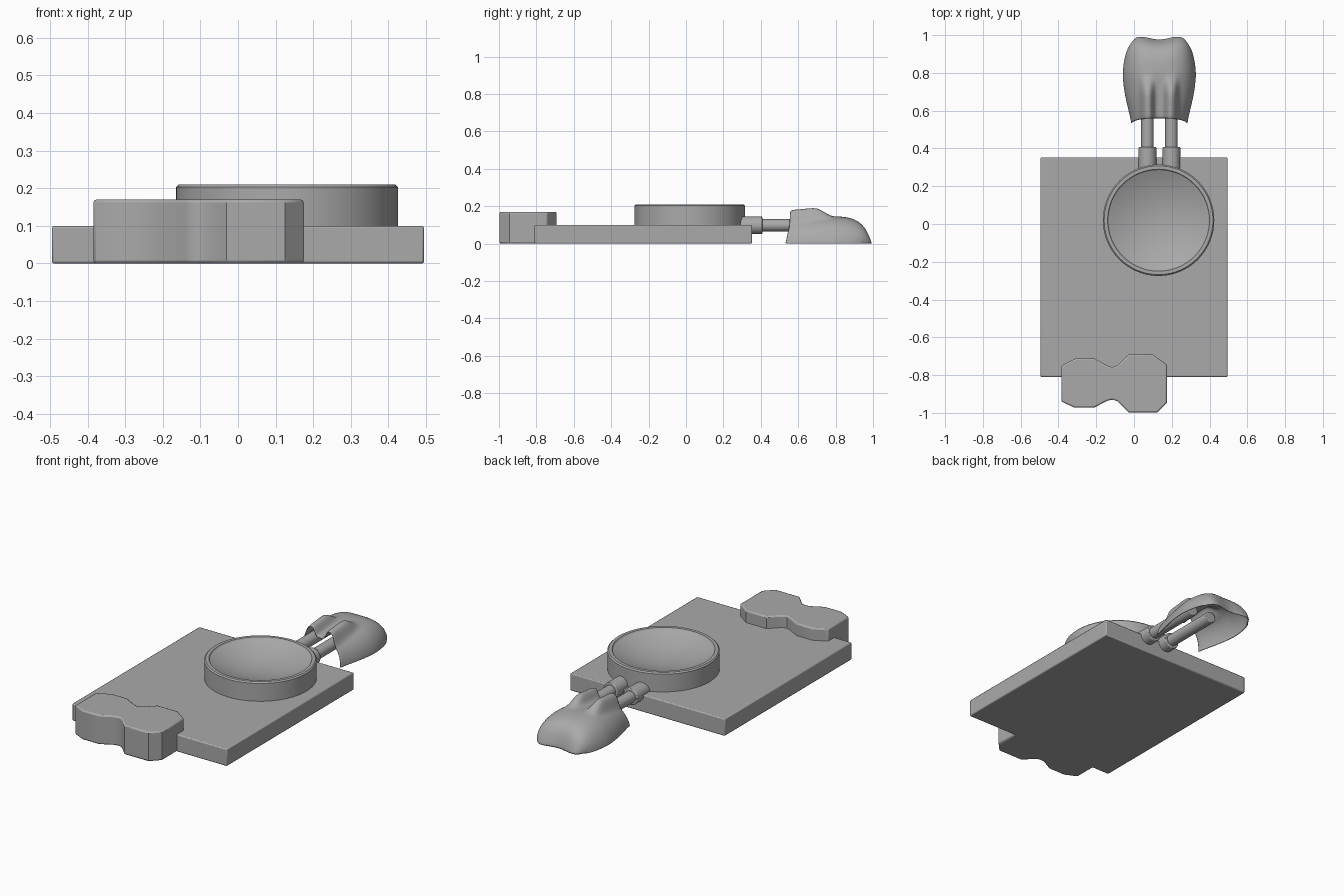
import bpy, bmesh, math
from mathutils import Matrix

cube = bpy.data.objects.get("Cube")
if cube:
    bpy.data.objects.remove(cube, do_unlink=True)

GREY = (0.4, 0.4, 0.4, 1.0)
mat = bpy.data.materials.new("mid grey")
mat.use_nodes = True
mat.diffuse_color = GREY
mat.node_tree.nodes["Principled BSDF"].inputs["Base Color"].default_value = GREY


def add_object(name, bm, bevel=0.0, angle=30):
    bmesh.ops.recalc_face_normals(bm, faces=bm.faces)
    mesh = bpy.data.meshes.new(name)
    bm.to_mesh(mesh)
    bm.free()
    mesh.materials.append(mat)
    obj = bpy.data.objects.new(name, mesh)
    bpy.context.collection.objects.link(obj)
    if bevel:
        mod = obj.modifiers.new("edge bevel", "BEVEL")
        mod.width, mod.segments = bevel, 2
        mod.limit_method, mod.angle_limit = "ANGLE", math.radians(50)
    bpy.ops.object.select_all(action="DESELECT")
    obj.select_set(True)
    bpy.context.view_layer.objects.active = obj
    bpy.ops.object.shade_smooth_by_angle(angle=math.radians(angle))
    return obj


def extrude_outline(name, points, z0, z1, bevel):
    bm = bmesh.new()
    face = bm.faces.new([bm.verts.new((x, y, z0)) for x, y in points])
    top = bmesh.ops.extrude_face_region(bm, geom=[face], use_keep_orig=True)["geom"]
    for v in top:
        if isinstance(v, bmesh.types.BMVert):
            v.co.z = z1
    return add_object(name, bm, bevel)


def lathe(name, profile, centre, steps=64):
    bm = bmesh.new()
    verts = [bm.verts.new((r, 0, z)) for r, z in profile]
    edges = [bm.edges.new(pair) for pair in zip(verts, verts[1:])]
    bmesh.ops.spin(bm, geom=verts + edges, cent=(0, 0, 0), axis=(0, 0, 1),
                   angle=math.tau, steps=steps)
    bmesh.ops.remove_doubles(bm, verts=bm.verts, dist=1e-5)
    bmesh.ops.translate(bm, verts=bm.verts, vec=centre)
    return add_object(name, bm)


def rod(name, x, y0, y1, radius, z=0.098):
    bm = bmesh.new()
    place = Matrix.Translation((x, (y0 + y1) / 2, z)) @ Matrix.Rotation(math.pi / 2, 4, "X")
    bmesh.ops.create_cone(bm, cap_ends=True, segments=32, radius1=radius,
                          radius2=radius, depth=y1 - y0, matrix=place)
    return add_object(name, bm, 0.005)


# Flat base slab
extrude_outline("base_slab", [(-.495, -.81), (.495, -.81), (.495, .353), (-.495, .353)],
                0, 0.1, 0.006)

# Two-lobed block at the front edge
extrude_outline("front_block", [
    (-.385, -.75), (-.385, -.94), (-.315, -.972), (-.21, -.972), (-.14, -.935),
    (-.115, -.93), (-.09, -.937), (-.03, -.997), (.125, -.997), (.175, -.945),
    (.175, -.745), (.1, -.692), (-.03, -.692), (-.09, -.75), (-.115, -.758),
    (-.14, -.75), (-.21, -.712), (-.31, -.712)], 0, 0.17, 0.008)

# Round dish with a raised rim and hollow bowl
R, INNER, DEPTH = 0.295, 0.265, 0.06
bowl = [(INNER * i / 12, 0.203 - DEPTH * (1 - (i / 12) ** 2)) for i in range(12, -1, -1)]
lathe("round_dish", [(0, .09), (R, .09), (R, .203), (R - .007, .21), (INNER + .005, .21)] + bowl,
      (0.13, 0.02, 0))

# Paired sockets and pins
RODS = {"left": 0.198, "right": 0.071}
for side, x in RODS.items():
    rod("socket_" + side, x, 0.25, 0.408, 0.047)
    rod("pin_" + side, x, 0.39, 0.74, 0.033)

# Draped cover: rows give y, crown height and half width
ROWS = [(.53, .125, .15), (.555, .13, .152), (.6, .132, .163), (.65, .136, .175),
        (.7, .14, .185), (.74, .143, .19), (.78, .146, .194), (.82, .146, .194),
        (.88, .14, .187), (.93, .122, .178), (.965, .09, .168), (.985, .045, .16),
        (1.0, 0, .15)]
COLS, MID = 44, 0.134
bm = bmesh.new()
grid = []
for y, height, half in ROWS:
    t = (y - ROWS[0][0]) / (ROWS[-1][0] - ROWS[0][0])
    fade = min(1, max(0, (0.78 - y) / 0.08))
    fade = fade * fade * (3 - 2 * fade)
    line = []
    for i in range(COLS + 1):
        u = math.sin(math.pi * (i / COLS - 0.5))
        x = MID + half * u
        crown = max(0, 1 - abs(u) ** 3) ** 0.6
        bumps = sum(math.exp(-((x - c) / 0.032) ** 4) for c in RODS.values())
        z = height * crown + 0.056 * bumps * fade
        # Front hem pulls back over the pins; back hem is scalloped
        front = 0.028 * crown * (1 - t) ** 6
        back = t ** 4 * (0.02 * math.exp(-(u / 0.5) ** 2) + 0.05 * abs(u) ** 8)
        line.append(bm.verts.new((x, y + front - back, z)))
    grid.append(line)
for a, b in zip(grid, grid[1:]):
    for i in range(COLS):
        bm.faces.new((a[i], a[i + 1], b[i + 1], b[i]))
cover = add_object("draped_cover", bm, angle=60)
shell = cover.modifiers.new("cloth thickness", "SOLIDIFY")
shell.thickness, shell.offset = 0.006, -1
cover.modifiers.new("smooth cloth", "SUBSURF").levels = 1
